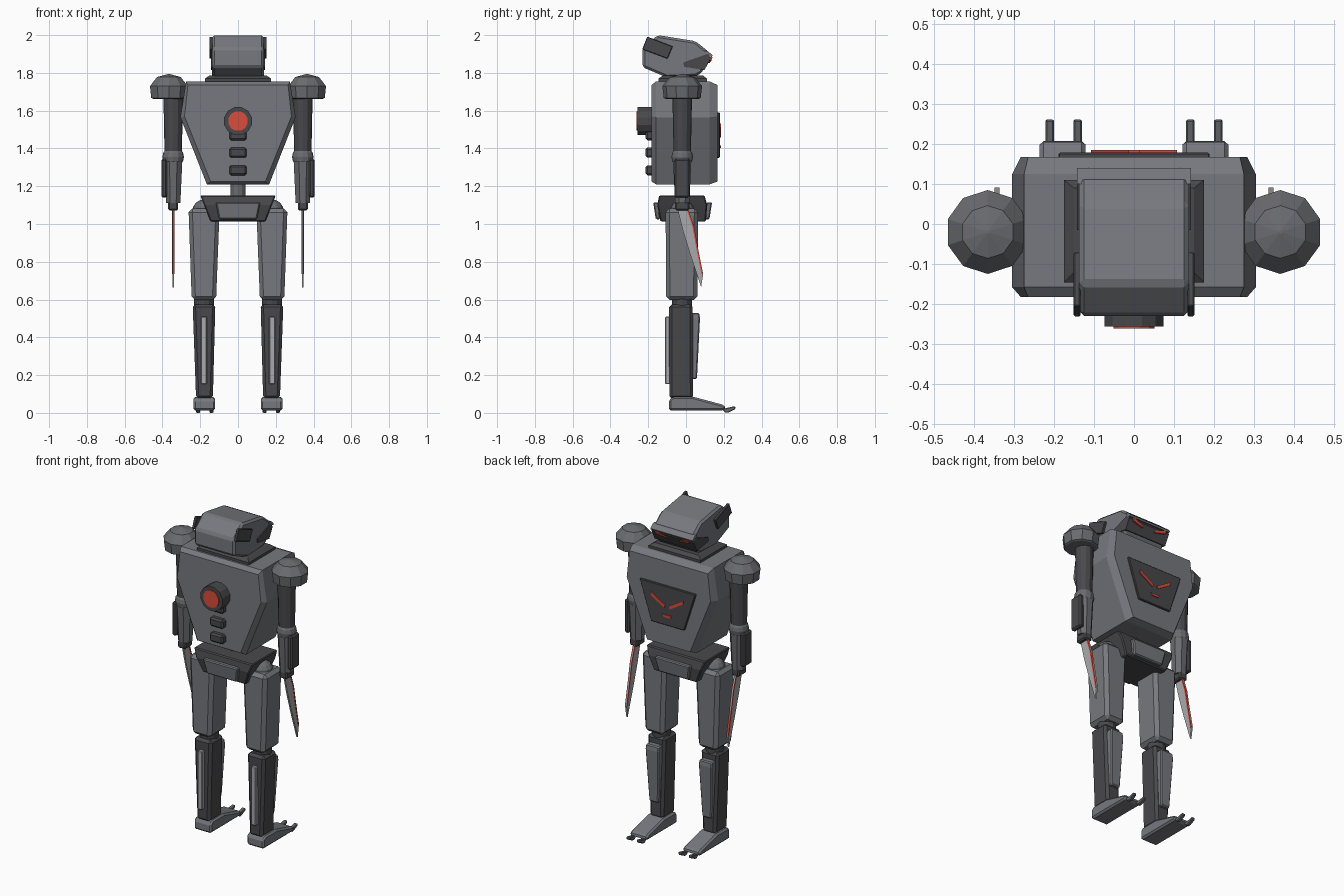
import bpy, bmesh, math
from mathutils import Vector, Matrix

if "Cube" in bpy.data.objects:
    bpy.data.objects.remove(bpy.data.objects["Cube"])


def mat(name, rgb):
    m = bpy.data.materials.new(name)
    m.diffuse_color = (*rgb, 1)
    m.use_nodes = True
    m.node_tree.nodes["Principled BSDF"].inputs["Base Color"].default_value = m.diffuse_color
    return m


GREY = mat("steel grey", (0.185, 0.19, 0.21))
DARK = mat("dark metal", (0.066, 0.066, 0.073))
MID = mat("joint grey", (0.145, 0.148, 0.16))
LIGHT = mat("bright steel", (0.40, 0.40, 0.42))
RED = mat("glowing red", (0.70, 0.075, 0.045))


def finish(bm, name, m, bevel=0, mirror=False, smooth=False):
    bmesh.ops.recalc_face_normals(bm, faces=bm.faces)
    me = bpy.data.meshes.new(name)
    bm.to_mesh(me)
    bm.free()
    me.materials.append(m)
    ob = bpy.data.objects.new(name, me)
    bpy.context.collection.objects.link(ob)
    if bevel:
        b = ob.modifiers.new("bevel", 'BEVEL')
        b.width, b.segments, b.limit_method = bevel, 1, 'ANGLE'
        b.angle_limit = math.radians(25)
    if mirror:
        ob.modifiers.new("mirror", 'MIRROR').use_axis[0] = True
    return ob


def loft(name, rings, m, **kw):
    """Skin a list of equal-length point rings and cap both ends."""
    bm = bmesh.new()
    vs = [[bm.verts.new(p) for p in r] for r in rings]
    n = len(vs[0])
    for a, b in zip(vs, vs[1:]):
        for i in range(n):
            j = (i + 1) % n
            bm.faces.new((a[i], a[j], b[j], b[i]))
    bm.faces.new(vs[0])
    bm.faces.new(vs[-1])
    return finish(bm, name, m, **kw)


def rect(z, x0, x1, y0, y1):
    return [(x0, y0, z), (x1, y0, z), (x1, y1, z), (x0, y1, z)]


def box(name, x, y, z, m, **kw):
    return loft(name, [rect(z[0], *x, *y), rect(z[1], *x, *y)], m, **kw)


def side_plate(name, pts, x0, x1, m, **kw):
    """Side profile of (y, z) points, extruded along x."""
    return loft(name, [[(x, y, z) for y, z in pts] for x in (x0, x1)], m, **kw)


def face_plate(name, pts, y0, y1, m, **kw):
    """Front profile of (x, z) points, extruded along y."""
    return loft(name, [[(x, y, z) for x, z in pts] for y in (y0, y1)], m, **kw)


def turned(name, cx, cy, prof, m, n=10, turn=0.0, **kw):
    """Stack of (radius, z) rings about a vertical axis."""
    rings = [[(cx + r * math.cos(turn + 2 * math.pi * i / n),
               cy + r * math.sin(turn + 2 * math.pi * i / n), z) for i in range(n)]
             for r, z in prof]
    return loft(name, rings, m, **kw)


def disc_y(name, z, r, y0, y1, m, n=12):
    pts = [(r * math.cos(2 * math.pi * (i + .5) / n), z + r * math.sin(2 * math.pi * (i + .5) / n))
           for i in range(n)]
    return face_plate(name, pts, y0, y1, m)


def ball(name, c, r, m):
    bm = bmesh.new()
    bmesh.ops.create_uvsphere(bm, u_segments=12, v_segments=8, radius=r,
                              matrix=Matrix.Translation(c))
    return finish(bm, name, m, mirror=True)


def both(half):
    """Close a half outline by reflecting it in x."""
    return half + [(-x, z) for x, z in reversed(half)]


# Torso: hexagonal outline, chamfered at front and back
outer = both([(0.275, 1.755), (0.305, 1.565), (0.165, 1.21)])
inner = both([(0.265, 1.735), (0.283, 1.57), (0.145, 1.225)])
loft("torso", [[(x, y, z) for x, z in o] for y, o in
               ((-0.183, inner), (-0.158, outer), (0.125, outer), (0.168, inner))], GREY)

# Chest panel with red markings
face_plate("chest_panel", both([(0.19, 1.59), (0.112, 1.35)]), 0.16, 0.179, DARK, bevel=0.004)
face_plate("chest_eye", [(0.108, 1.532), (0.108, 1.512), (0.02, 1.458), (0.012, 1.474)],
           0.177, 0.185, RED, mirror=True)
face_plate("chest_mouth", both([(0.03, 1.416), (0.022, 1.402)]), 0.177, 0.185, RED)

# Reactor and vents on the back
disc_y("reactor_housing", 1.545, 0.076, -0.256, -0.17, DARK)
disc_y("reactor_core", 1.545, 0.053, -0.261, -0.25, RED)
for i, z in enumerate((1.47, 1.378, 1.284)):
    box(f"back_vent_{i}", (-0.046, 0.046), (-0.214, -0.17), (z - 0.027, z + 0.027),
        DARK, bevel=0.01)

# Neck collar
loft("collar", [rect(1.75, -0.175, 0.175, -0.146, 0.11), rect(1.77, -0.175, 0.175, -0.146, 0.11),
                rect(1.787, -0.15, 0.15, -0.12, 0.09)], DARK)

# Head, visor, brow, eyes and ear fins
side_plate("head", [(-0.23, 1.93), (-0.15, 2.0), (0.05, 1.968), (0.12, 1.912), (0.085, 1.80),
                    (0.05, 1.782), (-0.10, 1.775), (-0.23, 1.83)], -0.137, 0.137, GREY, bevel=0.012)
side_plate("visor", [(-0.015, 1.855), (0.118, 1.902), (0.13, 1.875), (0.098, 1.815),
                     (-0.01, 1.832)], -0.143, 0.143, DARK)
side_plate("brow", [(0.10, 1.918), (0.118, 1.914), (0.14, 1.893), (0.136, 1.884),
                    (0.10, 1.895)], -0.143, 0.143, GREY)
loft("eye", [[(0.115, 0.122, 1.884), (0.115, 0.122, 1.866), (0.04, 0.115, 1.852),
              (0.045, 0.118, 1.862)],
             [(0.115, 0.141, 1.884), (0.115, 0.135, 1.866), (0.04, 0.125, 1.852),
              (0.045, 0.131, 1.862)]], RED, mirror=True)
side_plate("ear_fin", [(-0.205, 1.992), (-0.07, 1.94), (-0.098, 1.875), (-0.232, 1.925)],
           0.134, 0.151, DARK, mirror=True, bevel=0.003)

# Arms
AX, AY = 0.343, -0.02
turned("shoulder_cap", 0.366, AY, [(0.088, 1.663), (0.098, 1.668), (0.105, 1.73), (0.066, 1.778),
                                   (0.004, 1.794)], MID, turn=0.31, mirror=True)
turned("upper_arm", AX, AY, [(0.052, 1.68), (0.046, 1.38)], DARK, n=12, mirror=True)
ball("elbow", (AX, AY, 1.355), 0.057, MID)
turned("forearm", AX, AY, [(0.053, 1.35), (0.041, 1.11)], MID, n=8, turn=math.pi / 8, mirror=True)
box("forearm_guard", (0.375, 0.405), (-0.062, 0.018), (1.14, 1.345), DARK, mirror=True, bevel=0.008)
box("hand", (0.317, 0.37), (-0.058, 0.018), (1.072, 1.118), DARK, mirror=True, bevel=0.008)

# Curved blades with a red leading edge
edge = [(0.012, 1.08), (0.042, 0.99), (0.062, 0.88), (0.091, 0.735)]
side_plate("blade", edge + [(0.08, 0.665), (0.025, 0.83), (-0.015, 0.96), (-0.045, 1.08)],
           AX - 0.005, AX + 0.005, LIGHT, mirror=True)
side_plate("blade_edge", edge + [(y - 0.009, z) for y, z in reversed(edge)],
           AX - 0.0065, AX + 0.0065, RED, mirror=True)

# Waist and pelvis
turned("waist", 0, AY, [(0.04, 1.13), (0.04, 1.22)], MID, n=12)
loft("pelvis", [rect(1.013, -0.145, 0.145, -0.135, 0.105),
                rect(1.10, -0.18, 0.18, -0.152, 0.112),
                rect(1.152, -0.2, 0.2, -0.142, 0.098)], DARK, bevel=0.006)
for name, s in (("pelvis_rear_plate", -1), ("pelvis_front_plate", 1)):
    c = -0.018
    rows = []
    for z, w, a, b in ((1.025, 0.10, 0.118, 0.142), (1.115, 0.118, 0.126, 0.156)):
        rows.append([(-w, c + s * a, z), (w, c + s * a, z), (w, c + s * b, z), (-w, c + s * b, z)])
    loft(name, rows, GREY, bevel=0.006)

# Legs
LX = 0.18
ball("hip", (LX, AY, 1.068), 0.062, MID)
loft("thigh", [rect(0.597, 0.116, 0.245, -0.105, 0.06),
               rect(1.082, 0.097, 0.262, -0.108, 0.064)], GREY, mirror=True, bevel=0.02)
turned("knee", LX, AY, [(0.053, 0.54), (0.053, 0.61)], DARK, n=12, mirror=True)
loft("shin", [rect(0.075, 0.133, 0.222, -0.088, 0.038),
              rect(0.575, 0.12, 0.24, -0.09, 0.035)], DARK, mirror=True, bevel=0.015)
box("calf_strip", (0.165, 0.196), (-0.11, -0.08), (0.152, 0.51), LIGHT, mirror=True, bevel=0.004)
loft("shin_guard", [rect(0.18, 0.148, 0.21, 0.03, 0.058),
                    rect(0.50, 0.135, 0.225, 0.03, 0.074),
                    rect(0.53, 0.138, 0.222, 0.03, 0.07)], GREY, mirror=True, bevel=0.006)

# Feet and toes
side_plate("foot", [(-0.09, 0.012), (-0.09, 0.07), (-0.07, 0.085), (0.04, 0.085), (0.19, 0.045),
                    (0.213, 0.03), (0.2, 0.012)], 0.121, 0.236, GREY, mirror=True, bevel=0.01)
for i, x in enumerate((0.141, 0.211)):
    side_plate(f"toe_{i}", [(0.19, 0.02), (0.21, 0.0), (0.225, 0.002), (0.262, 0.02),
                            (0.26, 0.036), (0.215, 0.026)], x - 0.011, x + 0.011, MID,
               mirror=True, bevel=0.004)
